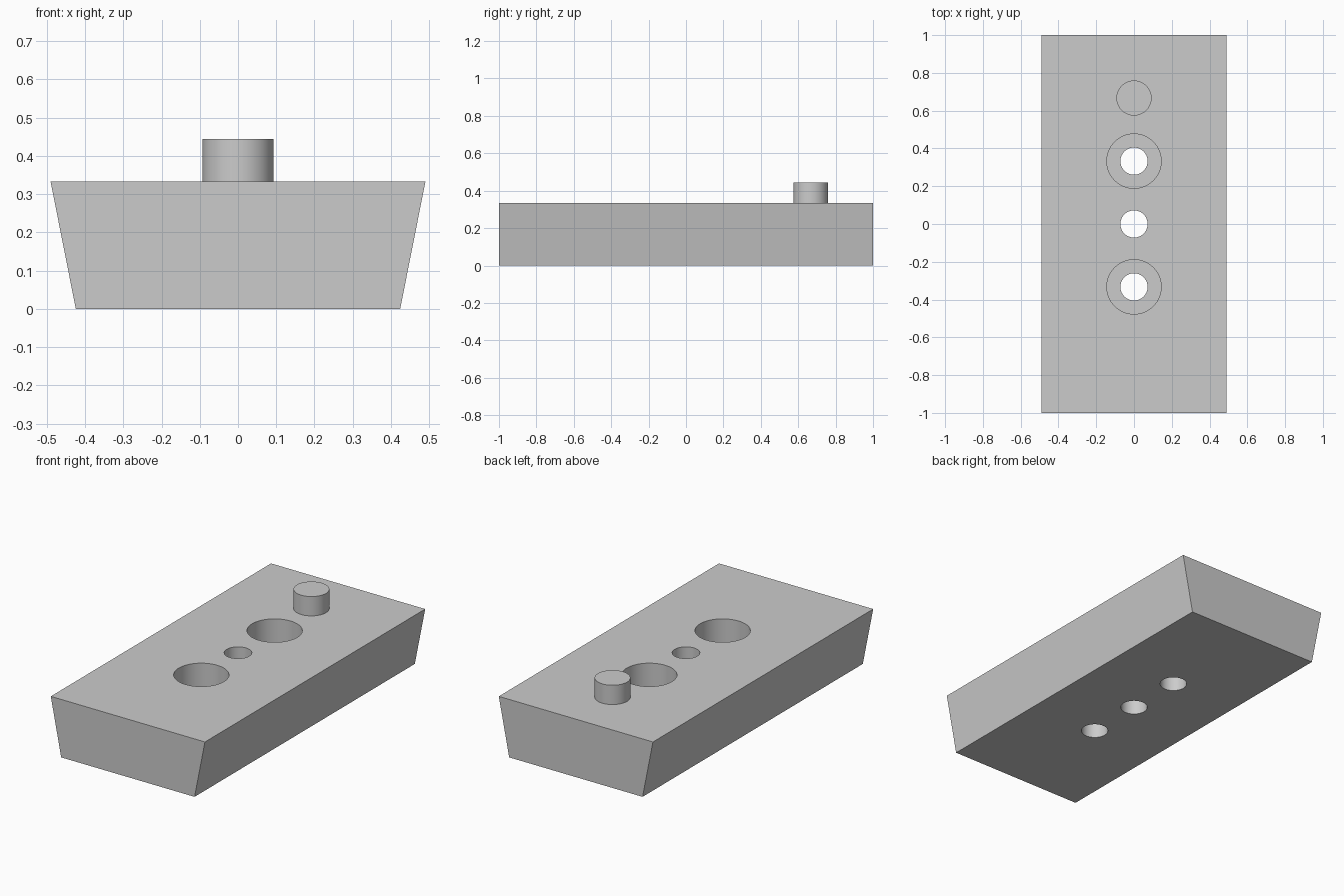
import bpy
import bmesh
import math

old = bpy.data.objects.get("Cube")
if old:
    bpy.data.objects.remove(old, do_unlink=True)

grey = bpy.data.materials.new("light_grey")
grey.use_nodes = True
colour = (0.6, 0.6, 0.6, 1)
grey.diffuse_color = colour
grey.node_tree.nodes["Principled BSDF"].inputs["Base Color"].default_value = colour

TOP = 0.333
HOLE_R, BORE_R, BORE_DEPTH = 0.072, 0.144, 0.18


def cylinder(name, radius, y, z0, z1):
    bpy.ops.mesh.primitive_cylinder_add(
        vertices=64, radius=radius, depth=z1 - z0, location=(0, y, (z0 + z1) / 2))
    obj = bpy.context.object
    obj.name = name
    obj.data.materials.append(grey)
    return obj


def smooth(obj):
    bpy.ops.object.select_all(action="DESELECT")
    obj.select_set(True)
    bpy.context.view_layer.objects.active = obj
    bpy.ops.object.shade_smooth_by_angle(angle=math.radians(30))


# Dovetail block: trapezoid profile extruded front to back
bm = bmesh.new()
profile = [(-0.424, 0), (0.424, 0), (0.49, TOP), (-0.49, TOP)]
face = bm.faces.new([bm.verts.new((x, -1, z)) for x, z in profile])
extruded = bmesh.ops.extrude_face_region(bm, geom=[face])["geom"]
bmesh.ops.translate(bm, vec=(0, 2, 0),
                    verts=[g for g in extruded if isinstance(g, bmesh.types.BMVert)])
bmesh.ops.recalc_face_normals(bm, faces=bm.faces)
mesh = bpy.data.meshes.new("dovetail_block")
bm.to_mesh(mesh)
bm.free()
block = bpy.data.objects.new("dovetail_block", mesh)
bpy.context.collection.objects.link(block)
mesh.materials.append(grey)

# Three through holes, the outer two counterbored from the top
cutters = [cylinder("hole_cutter", HOLE_R, y, -0.1, TOP + 0.1)
           for y in (-0.333, 0, 0.333)]
cutters += [cylinder("counterbore_cutter", BORE_R, y, TOP - BORE_DEPTH, TOP + 0.2)
            for y in (-0.333, 0.333)]
bpy.ops.object.select_all(action="DESELECT")
block.select_set(True)
bpy.context.view_layer.objects.active = block
for cutter in cutters:
    cutter.hide_render = True
    mod = block.modifiers.new("cut", "BOOLEAN")
    mod.operation = "DIFFERENCE"
    mod.solver = "EXACT"
    mod.object = cutter
    bpy.ops.object.modifier_apply(modifier=mod.name)
for cutter in cutters:
    bpy.data.objects.remove(cutter, do_unlink=True)
smooth(block)

# Locating peg near the back
smooth(cylinder("locating_peg", 0.093, 0.667, TOP, 0.444))
